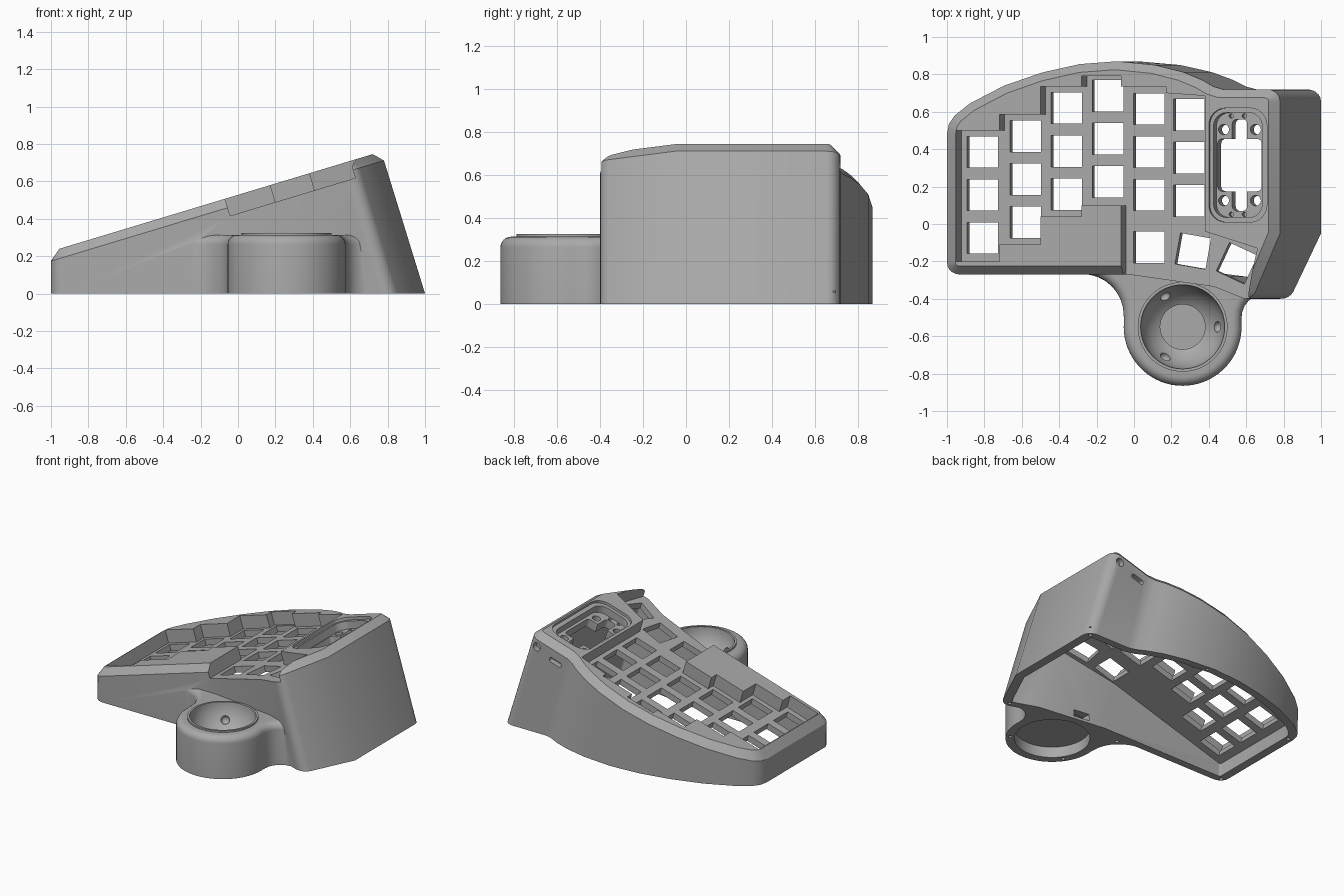
import bpy, bmesh, math
from mathutils import Vector, Matrix

if "Cube" in bpy.data.objects:
    bpy.data.objects.remove(bpy.data.objects["Cube"])

SLOPE = 0.302
TILT = math.atan(SLOPE)
NORMAL = Vector((-math.sin(TILT), 0, math.cos(TILT)))

grey = bpy.data.materials.new("matte_grey")
grey.use_nodes = True
grey.diffuse_color = (0.4, 0.4, 0.4, 1)
grey.node_tree.nodes["Principled BSDF"].inputs["Base Color"].default_value = (0.4, 0.4, 0.4, 1)


def deck(x, y, w=0.0):
    """Point of the sloping deck, w measured along its normal."""
    return Vector((x, y, 0.235 + SLOPE * (x + 0.97) + w / math.cos(TILT)))


def loft(bm, *loops):
    """Closed solid through a stack of matching loops."""
    rings = [[bm.verts.new(p) for p in loop] for loop in loops]
    faces = [bm.faces.new(rings[0]), bm.faces.new(rings[-1])]
    for a, b in zip(rings, rings[1:]):
        for i in range(len(a)):
            j = (i + 1) % len(a)
            faces.append(bm.faces.new((a[i], a[j], b[j], b[i])))
    bmesh.ops.recalc_face_normals(bm, faces=faces)


def flat(pts, z):
    return [(x, y, z) for x, y in pts]


def deck_prism(bm, pts, ref, w0, w1):
    """Prism square to the deck, outline given at depth ref."""
    base = [deck(x, y, ref) for x, y in pts]
    loft(bm, [p + NORMAL * (w0 - ref) for p in base], [p + NORMAL * (w1 - ref) for p in base])


def arc(cx, cy, r, a0, a1, n):
    return [(cx + r * math.cos(t), cy + r * math.sin(t))
            for t in (math.radians(a0 + (a1 - a0) * i / n) for i in range(n + 1))]


def rod(bm, centre, r, z0, z1, n=64):
    ring = arc(centre[0], centre[1], r, 0, 360, n)[:-1]
    loft(bm, flat(ring, z0), flat(ring, z1))


def rounded(cx, cy, w, h, r, n=6):
    pts = []
    for k, (sx, sy) in enumerate(((1, 1), (-1, 1), (-1, -1), (1, -1))):
        pts += arc(cx + sx * (w / 2 - r), cy + sy * (h / 2 - r), r, 90 * k, 90 * k + 90, n)
    return pts


def inset(pts, d):
    """Mitred inset of a counter-clockwise outline."""
    out = []
    for i, p in enumerate(pts):
        p = Vector(p)
        e1 = (p - Vector(pts[i - 1])).normalized()
        e2 = (Vector(pts[(i + 1) % len(pts)]) - p).normalized()
        n1, n2 = Vector((-e1.y, e1.x)), Vector((-e2.y, e2.x))
        out.append(tuple(p + (n1 + n2) * d / (1 + n1.dot(n2))))
    return out


def make(name, bm):
    me = bpy.data.meshes.new(name)
    bm.to_mesh(me)
    bm.free()
    ob = bpy.data.objects.new(name, me)
    bpy.context.collection.objects.link(ob)
    me.materials.append(grey)
    return ob


def combine(ob, bm, op="DIFFERENCE"):
    tool = make("helper", bm)
    tool.hide_render = True
    mod = ob.modifiers.new(op.lower(), "BOOLEAN")
    mod.operation, mod.object, mod.solver = op, tool, "EXACT"
    bpy.context.view_layer.objects.active = ob
    bpy.ops.object.modifier_apply(modifier=mod.name)
    bpy.data.objects.remove(tool)


def flare(x):
    """How far the leaning side walls spread from deck to base."""
    return 0.235 * (x + 1) / 1.765


def below_deck(pts, w):
    """Case outline where the leaning walls cross depth w."""
    return [deck(x - flare(x) * w / deck(x, y).z, y, w) for x, y in pts]


def at_base(pts, z):
    return [(x + flare(x), y, z) for x, y in pts]


# Case shell: leaning sides and a chamfered deck
outline = (arc(-0.935, -0.205, 0.065, 180, 270, 5)
           + [(-0.05, -0.27), (0.4, -0.335)] + arc(0.575, -0.335, 0.065, 250, 335, 5)
           + [(0.765, -0.05)] + arc(0.7, 0.655, 0.065, 0, 90, 5)
           + [(0.46, 0.72), (0.41, 0.735), (0.35, 0.77), (0.25, 0.812), (0.1, 0.85),
              (-0.1, 0.87), (-0.3, 0.855), (-0.5, 0.81), (-0.7, 0.74), (-0.88, 0.645),
              (-0.96, 0.58), (-0.99, 0.535), (-1, 0.48)])
bm = bmesh.new()
loft(bm, at_base(outline, 0), below_deck(outline, -0.05), below_deck(inset(outline, 0.045), 0))
case = make("keyboard_case", bm)

# Trackball tower with rounded top and filleted neck
bx, by = 0.26, -0.55
tower = (arc(-0.275, -0.488, 0.22, 90, 0, 8) + arc(bx, by, 0.315, 175, 365, 36)
         + arc(0.7, -0.5, 0.125, 180, 90, 6) + [(0.7, -0.1), (-0.275, -0.1)])
tower.reverse()
if sum(a[0] * b[1] - a[1] * b[0] for a, b in zip(tower, tower[1:] + tower[:1])) < 0:
    tower.reverse()
rounding = [flat(inset(tower, 0.05 * (1 - math.cos(t))), 0.263 + 0.05 * math.sin(t))
            for t in (math.radians(15 * k) for k in range(7))]
bm = bmesh.new()
loft(bm, flat(tower, 0), *rounding)
combine(case, bm, "UNION")
bm = bmesh.new()
rod(bm, (bx, by), 0.24, 0.2, 0.325)
combine(case, bm, "UNION")

# Hollow interior, open at the base
inner = inset(outline, 0.055)
bm = bmesh.new()
loft(bm, at_base(inner, -0.01), below_deck(inner, -0.14))
combine(case, bm)

# Stepped key well, open at the thumb side
well = [(-.95, -.2), (-.72, -.2), (-.72, -.11), (-.5, -.11), (-.5, .04), (-.28, .04),
        (-.28, .1), (-.07, .1), (-.07, -.6), (.6, -.6), (.6, -.39), (.66, -.13),
        (.38, -.04), (.38, .685), (.17, .7), (.17, .735), (-.07, .735), (-.07, .79),
        (-.28, .79), (-.28, .735), (-.5, .735), (-.5, .585), (-.72, .585), (-.72, .5), (-.95, .5)]
bm = bmesh.new()
deck_prism(bm, well, 0, -0.095, 0.1)
combine(case, bm)

# Key openings: six columns and three thumb keys
keys = [(x, top - 0.23 * row, 0)
        for x, top in ((-.81, .385), (-.58, .47), (-.36, .62), (-.14, .685), (.08, .615), (.295, .585))
        for row in range(3)] + [(.08, -.125, 0), (.315, -.145, -10), (.55, -.21, -25)]
bm = bmesh.new()
for x, y, turn in keys:
    rot = Matrix.Rotation(math.radians(turn), 2)
    corners = [rot @ Vector((sx * 0.083, sy * 0.084))
               for sx, sy in ((-1, -1), (1, -1), (1, 1), (-1, 1))]
    deck_prism(bm, [(x + c.x, y + c.y) for c in corners], -0.095, -0.2, -0.07)
combine(case, bm)

# Controller pocket with ledge, cross opening and screw holes
px, py = 0.555, 0.315
for w, h, r, ref, bottom in ((.31, .61, .09, 0, -.02), (.26, .56, .07, -.02, -.075)):
    bm = bmesh.new()
    deck_prism(bm, rounded(px, py, w, h, r), ref, bottom, 0.05)
    combine(case, bm)
for w, h in ((.08, .49), (.235, .28)):
    bm = bmesh.new()
    deck_prism(bm, rounded(px + .01, py, w, h, .025), -.075, -.25, -.03)
    combine(case, bm)
bm = bmesh.new()
for sx in (-1, 1):
    for sy in (-1, 1):
        deck_prism(bm, arc(px + .01 + sx * .085, py + sy * .19, .028, 0, 345, 23), -.075, -.25, -.03)
        deck_prism(bm, arc(px + sx * .035, py + sy * .263, .012, 0, 330, 11), -.075, -.11, -.03)
combine(case, bm)

# Trackball bowl, drain hole, bearing sockets and underside recess
bm = bmesh.new()
bmesh.ops.create_uvsphere(bm, u_segments=64, v_segments=32, radius=0.225,
                          matrix=Matrix.Translation((bx, by, 0.332)))
combine(case, bm)
for r, z0, z1 in ((0.12, -0.05, 0.3), (0.255, -0.06, 0.08)):
    bm = bmesh.new()
    rod(bm, (bx, by), r, z0, z1)
    combine(case, bm)
bm = bmesh.new()
for x, y in arc(bx, by, 0.19, 0, 240, 2):
    bmesh.ops.create_uvsphere(bm, u_segments=20, v_segments=12, radius=0.03,
                              matrix=Matrix.Translation((x, y, 0.205)))
combine(case, bm)

# Cable notch, back ports and base screw holes
bm = bmesh.new()
notch = rounded(bx, -0.29, 0.12, 0.16, 0.01, 2)
loft(bm, flat(notch, 0.02), flat(notch, 0.07))
for x, z, w, h, r in ((.726, .64, .06, .06, .029), (.573, .565, .1, .035, .012)):
    ring = [Matrix.Rotation(TILT, 2) @ Vector(p) for p in rounded(0, 0, w, h, r)]
    loft(bm, [(x + p.x, 0.68, z + p.y) for p in ring], [(x + p.x, 0.8, z + p.y) for p in ring])
for spot in ((-.965, -.235), (-.965, .47), (.06, .84), (.96, .685), (.785, -.37),
             (.027, -.713), (.493, -.713), (-.1, -.3)):
    rod(bm, spot, 0.013, -0.02, 0.06, 12)
combine(case, bm)

bpy.ops.object.select_all(action="DESELECT")
case.select_set(True)
bpy.context.view_layer.objects.active = case
bpy.ops.object.shade_smooth_by_angle(angle=math.radians(28))
